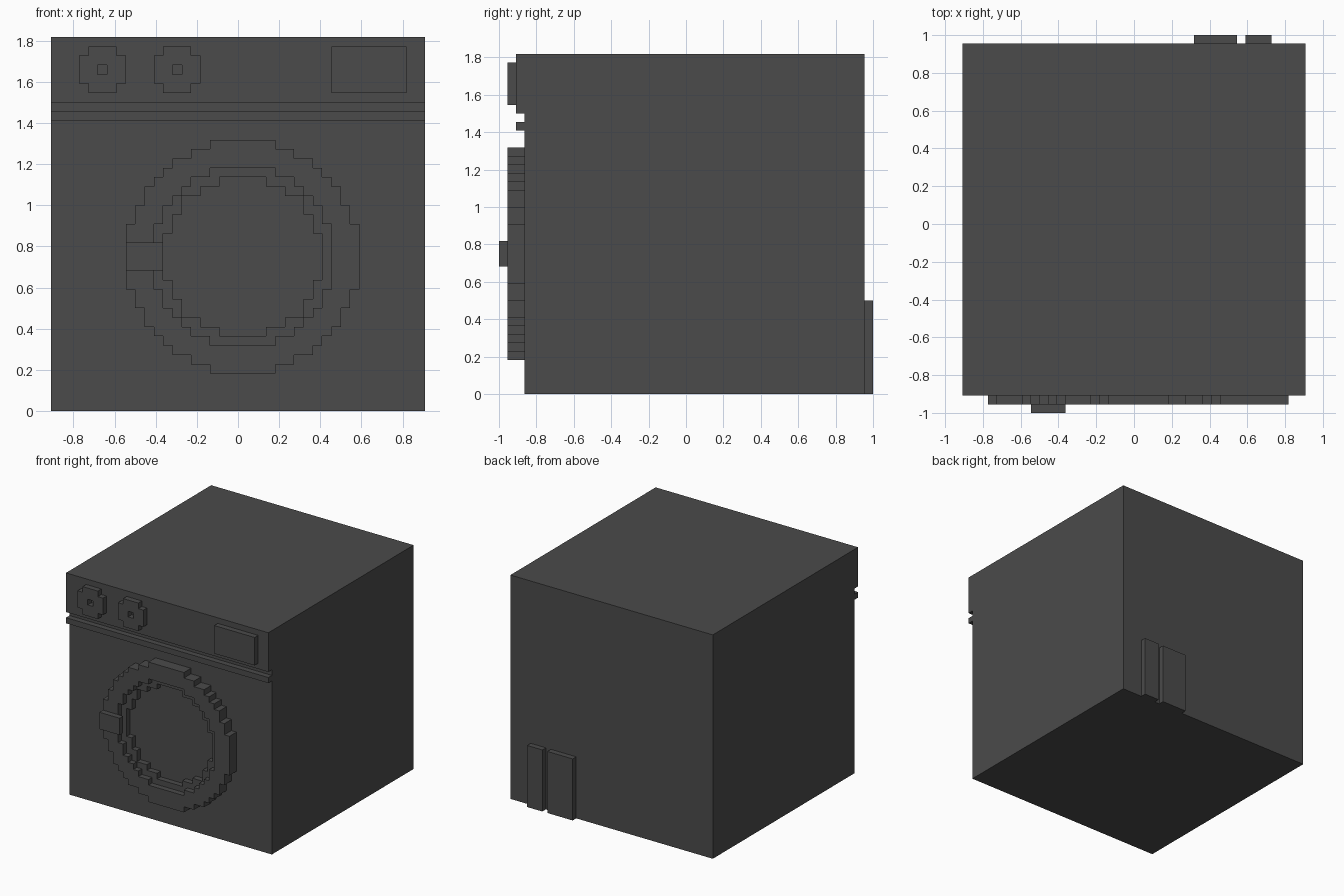
import bpy, bmesh

if "Cube" in bpy.data.objects:
    bpy.data.objects.remove(bpy.data.objects["Cube"])

V = 1 / 22  # one voxel; all sizes below are in voxels

grey = bpy.data.materials.new("dark grey")
grey.diffuse_color = (0.07, 0.07, 0.07, 1)
grey.use_nodes = True
grey.node_tree.nodes["Principled BSDF"].inputs["Base Color"].default_value = grey.diffuse_color


def finish(name, bm):
    bmesh.ops.remove_doubles(bm, verts=bm.verts, dist=1e-4)
    bmesh.ops.dissolve_limit(bm, angle_limit=0.01, verts=bm.verts, edges=bm.edges)
    bmesh.ops.scale(bm, vec=(V, V, V), verts=bm.verts)
    me = bpy.data.meshes.new(name)
    bm.to_mesh(me)
    bm.free()
    me.materials.append(grey)
    ob = bpy.data.objects.new(name, me)
    bpy.context.collection.objects.link(ob)


def box(name, x0, x1, y0, y1, z0, z1):
    bm = bmesh.new()
    bmesh.ops.create_cube(bm, size=1)
    for v in bm.verts:
        v.co = (x1 if v.co.x > 0 else x0, y1 if v.co.y > 0 else y0, z1 if v.co.z > 0 else z0)
    finish(name, bm)


def plate(name, cells, front, back):
    """Voxel relief on the front: outer faces and rim walls, open where it meets the part behind."""
    bm = bmesh.new()

    def quad(*pts):
        bm.faces.new([bm.verts.new(p) for p in pts])

    f, b = front, back
    for x, z in cells:
        X, Z = x + 1, z + 1
        quad((x, f, z), (X, f, z), (X, f, Z), (x, f, Z))
        if (x - 1, z) not in cells:
            quad((x, b, z), (x, f, z), (x, f, Z), (x, b, Z))
        if (X, z) not in cells:
            quad((X, f, z), (X, b, z), (X, b, Z), (X, f, Z))
        if (x, z - 1) not in cells:
            quad((x, b, z), (X, b, z), (X, f, z), (x, f, z))
        if (x, Z) not in cells:
            quad((x, f, Z), (X, f, Z), (X, b, Z), (x, b, Z))
    finish(name, bm)


def rect(x0, x1, z0, z1):
    return {(x, z) for x in range(x0, x1) for z in range(z0, z1)}


def disc(r):
    return {(x, z) for x in range(-13, 14) for z in range(3, 30) if x * x + (z - 16) ** 2 <= r * r}


# cabinet, control panel and trim strip
box("cabinet", -20, 20, -19, 21, 0, 40)
plate("control_panel", rect(-20, 20, 33, 40), -20, -19)
plate("trim_strip", rect(-20, 20, 31, 32), -20, -19)

# knobs with clipped corners and a centre hole, and the display
for name, x in (("left_knob", -17), ("right_knob", -9)):
    corners = {(x + i, 34 + k) for i in (0, 4) for k in (0, 4)}
    plate(name, rect(x, x + 5, 34, 39) - corners - {(x + 2, 36)}, -21, -20)
plate("display", rect(10, 18, 34, 39), -21, -20)

# door ring, lower inner rim and handle
plate("door_ring", disc(12.5) - disc(9.5), -21, -19)
plate("door_inner_rim", disc(9.5) - disc(8.5), -20, -19)
box("door_handle", -12, -8, -22, -21, 15, 18)

# plates at the back
box("wide_back_pipe", 7, 12, 21, 22, 0, 11)
box("narrow_back_pipe", 13, 16, 21, 22, 0, 11)
